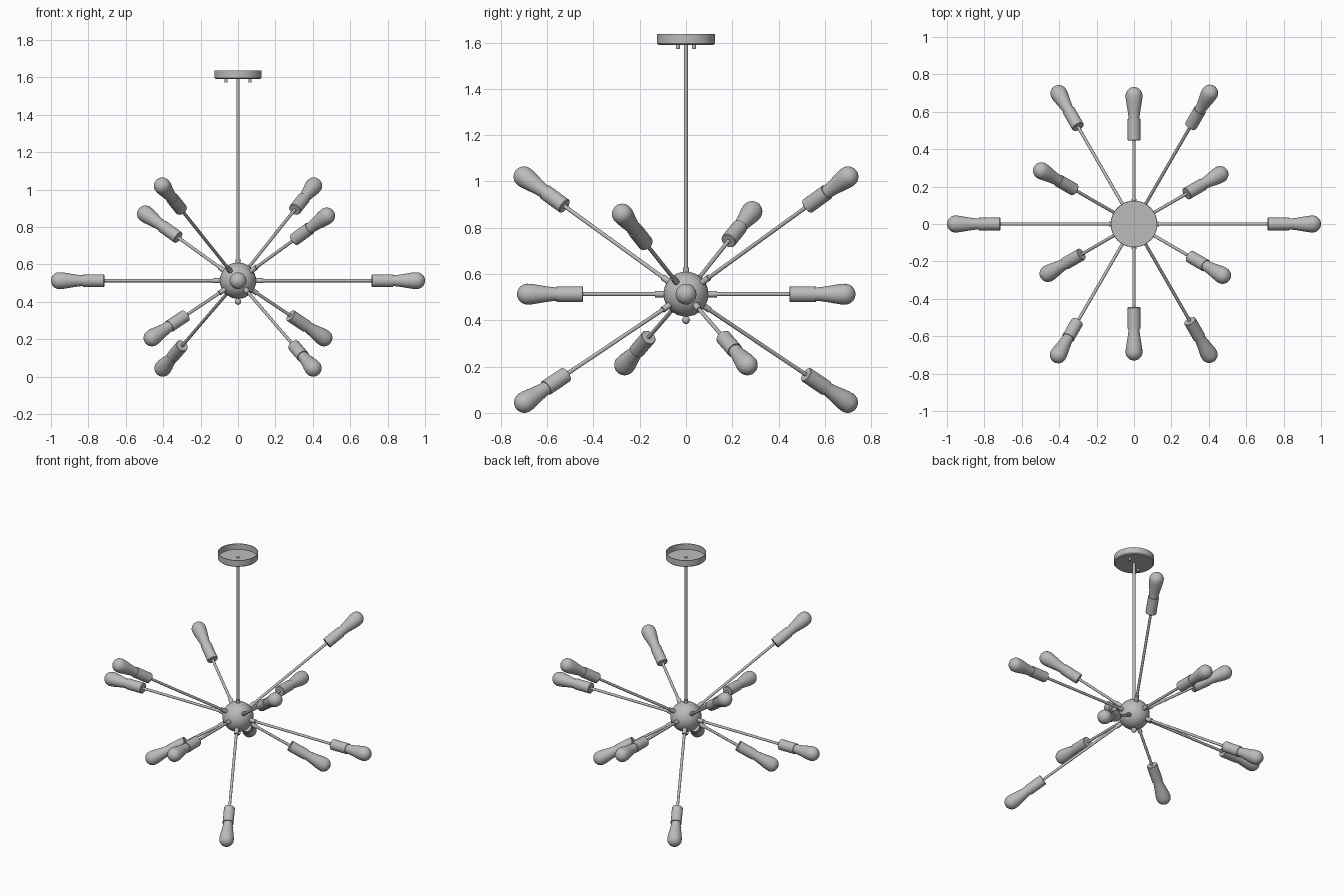
import bpy, bmesh, math
from mathutils import Vector

if "Cube" in bpy.data.objects:
    bpy.data.objects.remove(bpy.data.objects["Cube"], do_unlink=True)

GREY = (0.5, 0.5, 0.5)
metal = bpy.data.materials.new("satin grey")
metal.use_nodes = True
metal.diffuse_color = (*GREY, 1)
metal.node_tree.nodes["Principled BSDF"].inputs["Base Color"].default_value = (*GREY, 1)

HUB = Vector((0, 0, 0.513))
HUB_R = 0.097


def lathe(name, profile, origin=(0, 0, 0), axis=(0, 0, 1), sides=24):
    """Spin a (radius, height) profile around an axis through origin."""
    bm = bmesh.new()
    verts = [bm.verts.new((r, 0, h)) for r, h in profile]
    edges = [bm.edges.new(pair) for pair in zip(verts, verts[1:])]
    bmesh.ops.spin(bm, geom=verts + edges, cent=(0, 0, 0), axis=(0, 0, 1),
                   angle=math.tau, steps=sides)
    bmesh.ops.remove_doubles(bm, verts=bm.verts, dist=0.00005)
    bmesh.ops.recalc_face_normals(bm, faces=bm.faces)
    mesh = bpy.data.meshes.new(name)
    bm.to_mesh(mesh)
    bm.free()
    mesh.materials.append(metal)
    obj = bpy.data.objects.new(name, mesh)
    obj.location = origin
    obj.rotation_mode = 'QUATERNION'
    obj.rotation_quaternion = Vector(axis).to_track_quat('Z', 'Y')
    bpy.context.collection.objects.link(obj)
    bpy.ops.object.select_all(action='DESELECT')
    obj.select_set(True)
    bpy.context.view_layer.objects.active = obj
    bpy.ops.object.shade_smooth_by_angle(angle=math.radians(35))
    return obj


def rod(name, radius, start, end, origin=HUB, axis=(0, 0, 1), sides=16):
    return lathe(name, [(0, start), (radius, start), (radius, end), (0, end)],
                 origin, axis, sides)


def ball(name, radius, centre, sides=32):
    n = sides // 2
    arc = [(radius * math.sin(math.pi * i / n), -radius * math.cos(math.pi * i / n))
           for i in range(n + 1)]
    return lathe(name, arc, centre, sides=sides)


# Hub, finial and stem
ball("hub", HUB_R, HUB)
ball("finial", 0.017, HUB - Vector((0, 0, 0.112)), 16)
rod("stem", 0.009, 0.08, 1.09)
rod("stem_collar", 0.014, 0.09, 0.115)

# Ceiling canopy: a shallow dish open at the top
lathe("canopy", [(0, 1.59), (0.119, 1.59), (0.125, 1.596), (0.125, 1.636),
                 (0.121, 1.636), (0.121, 1.598), (0, 1.598)], sides=48)
for side in (1, -1):
    rod("canopy_screw", 0.009, 1.573, 1.592, (side * 0.064, side * 0.035, 0))

# Bulb end centres, relative to the hub
BULB_R = 0.045
ends = [(0.955, 0, 0), (-0.955, 0, 0), (0, 0.687, 0), (0, -0.685, 0)]
for s in (1, -1):
    ends += [(s * 0.405, s * 0.7, 0.507),      # long upper arms
             (s * 0.402, s * -0.698, -0.468),  # long lower arms
             (s * 0.46, s * 0.265, -0.306)]    # short lower arms
ends += [(0.474, -0.275, 0.346), (-0.495, 0.285, 0.357)]  # short upper arms

# Pear-shaped bulb, measured back from its tip
bulb = [(0, -0.175), (0.029, -0.175), (0.03, -0.155), (0.034, -0.125),
        (0.04, -0.09), (0.044, -0.065)]
bulb += [(BULB_R * math.cos(a), BULB_R * (math.sin(a) - 1))
         for a in (math.pi / 2 * i / 8 for i in range(9))]

for end in ends:
    axis = Vector(end).normalized()
    tip = Vector(end).length + BULB_R
    rod("arm", 0.0085, HUB_R * 0.8, tip - 0.27, axis=axis)
    rod("arm_collar", 0.0135, HUB_R * 0.9, 0.134, axis=axis)
    base, top, r = tip - 0.285, tip - 0.17, 0.034
    lathe("socket", [(0, base), (r - 0.003, base), (r, base + 0.003),
                     (r, top), (0, top)], HUB, axis)
    lathe("bulb", bulb, HUB + axis * tip, axis)
